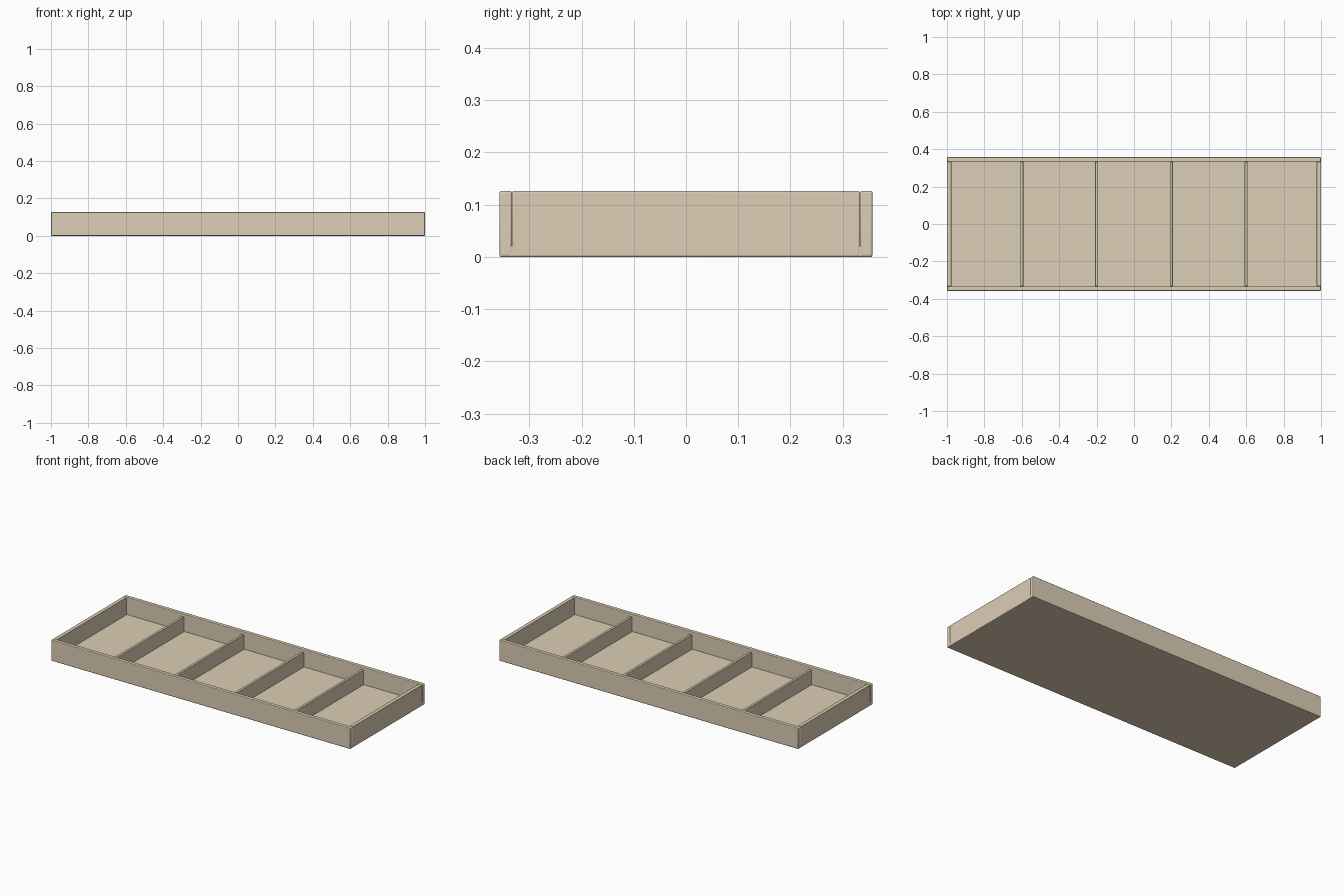
import bpy

if "Cube" in bpy.data.objects:
    bpy.data.objects.remove(bpy.data.objects["Cube"])

wood = bpy.data.materials.new("pale_wood")
wood.diffuse_color = (0.72, 0.62, 0.46, 1)
wood.use_nodes = True
wood.node_tree.nodes["Principled BSDF"].inputs["Base Color"].default_value = wood.diffuse_color

X, Y, H = 1.0, 0.357, 0.126      # outer half sizes and height
WALL, FLOOR = 0.024, 0.022       # board thicknesses
INNER_Y = Y - WALL


def board(name, x, y, z, bevel):
    """Round-edged board spanning the given (min, max) ranges."""
    spans = (x, y, z)
    bpy.ops.mesh.primitive_cube_add(size=1, location=[(a + b) / 2 for a, b in spans])
    ob = bpy.context.object
    ob.name = name
    ob.scale = [b - a for a, b in spans]
    bpy.ops.object.transform_apply(location=False, rotation=False, scale=True)
    mod = ob.modifiers.new("rounded_edges", 'BEVEL')
    mod.width = bevel
    mod.segments = 3
    bpy.ops.object.shade_smooth_by_angle()
    ob.data.materials.append(wood)
    return ob


# Floor panel, a hair inside the walls to avoid coincident faces
e = 0.0004
board("floor_panel", (-X + e, X - e), (-Y + e, Y - e), (0, FLOOR), 0.003)

# Long front and back walls
board("front_wall", (-X, X), (-Y, -INNER_Y), (e, H), 0.004)
board("back_wall", (-X, X), (INNER_Y, Y), (e, H), 0.004)

# Short end walls fitted between the long ones
board("left_wall", (-X, -X + WALL), (-INNER_Y, INNER_Y), (e, H), 0.003)
board("right_wall", (X - WALL, X), (-INNER_Y, INNER_Y), (e, H), 0.003)

# Four evenly spaced dividers, slightly lower than the walls
for i in range(4):
    cx = -0.6 + 0.4 * i
    board(f"divider_{i + 1}", (cx - 0.008, cx + 0.008),
          (-INNER_Y, INNER_Y), (FLOOR - 0.002, 0.111), 0.003)
